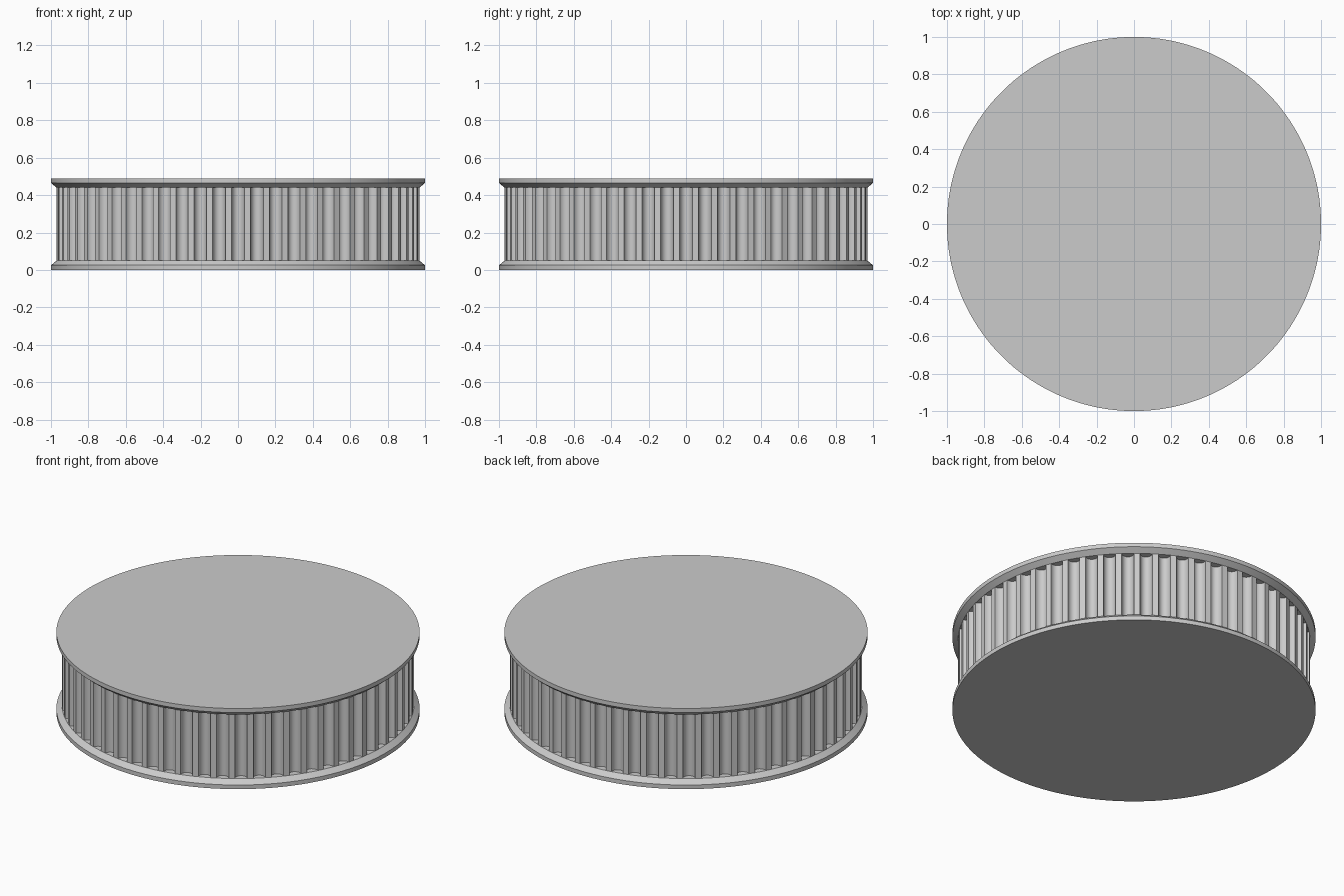
import bpy, bmesh
from math import sin, cos, pi, radians

HEIGHT, RIM, CORE = 0.49, 1.0, 0.97
TEETH, SEGMENTS = 60, 180

cube = bpy.data.objects.get("Cube")
if cube:
    bpy.data.objects.remove(cube)

grey = bpy.data.materials.new("plain grey")
grey.use_nodes = True
colour = (0.6, 0.6, 0.6, 1)
grey.diffuse_color = colour
grey.node_tree.nodes["Principled BSDF"].inputs["Base Color"].default_value = colour


def stack(name, rings):
    """Solid made by bridging equal rings of points and capping both ends."""
    bm = bmesh.new()
    loops = [[bm.verts.new(p) for p in ring] for ring in rings]
    n = len(loops[0])
    for low, high in zip(loops, loops[1:]):
        for i in range(n):
            j = (i + 1) % n
            bm.faces.new((low[i], low[j], high[j], high[i]))
    bm.faces.new(loops[0])
    bm.faces.new(loops[-1])
    bmesh.ops.recalc_face_normals(bm, faces=bm.faces)
    mesh = bpy.data.meshes.new(name)
    bm.to_mesh(mesh)
    bm.free()
    mesh.materials.append(grey)
    obj = bpy.data.objects.new(name, mesh)
    bpy.context.collection.objects.link(obj)
    bpy.ops.object.select_all(action='DESELECT')
    obj.select_set(True)
    bpy.context.view_layer.objects.active = obj
    bpy.ops.object.shade_smooth_by_angle(angle=radians(30))
    return obj


def circle(radius, z):
    return [(radius * cos(2 * pi * i / SEGMENTS), radius * sin(2 * pi * i / SEGMENTS), z)
            for i in range(SEGMENTS)]


def toothed_ring(z):
    """Outline with rounded grooves, one centred on each axis."""
    half, depth, steps = 0.034, 0.039, 10
    points = []
    for tooth in range(TEETH):
        a = 2 * pi * tooth / TEETH
        for k in range(steps + 1):
            t = pi * k / steps
            side = -half * cos(t)
            r = CORE - depth * sin(t)
            points.append((r * cos(a) - side * sin(a), r * sin(a) + side * cos(a), z))
        # middle of the land between two grooves
        b = a + pi / TEETH
        points.append((CORE * cos(b), CORE * sin(b), z))
    return points


# Rims with a bevel toward the teeth
profile = [(RIM, 0), (RIM, 0.025), (CORE, 0.05)]
stack("bottom_flange", [circle(r, z) for r, z in profile])
stack("top_flange", [circle(r, HEIGHT - z) for r, z in profile])

# Grooved drum between the rims
stack("toothed_drum", [toothed_ring(0.05), toothed_ring(HEIGHT - 0.05)])
